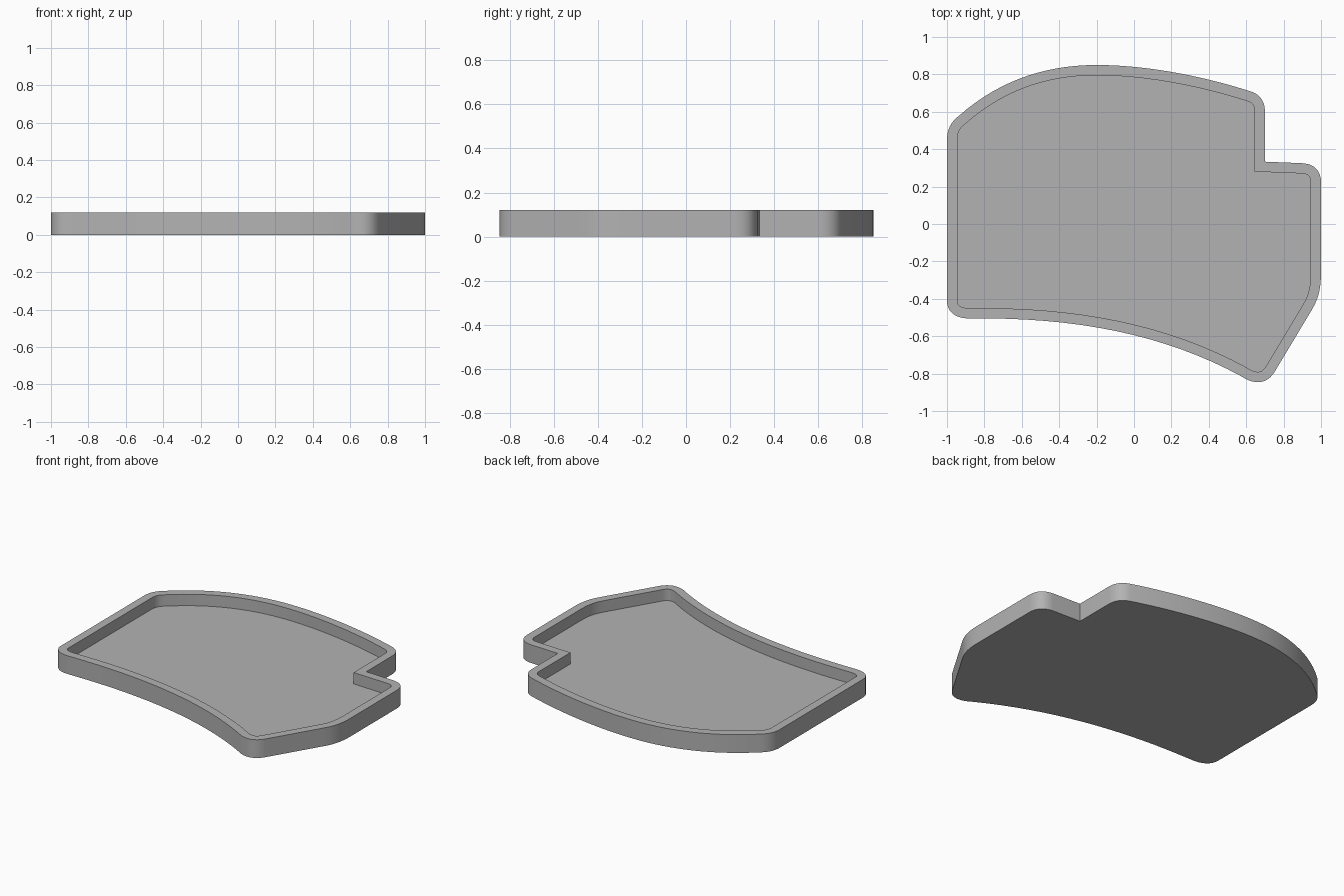
import bpy
import bmesh
import math
from mathutils import Vector
from mathutils.geometry import interpolate_bezier

cube = bpy.data.objects.get("Cube")
if cube:
    bpy.data.objects.remove(cube)

HEIGHT, FLOOR, WALL = 0.12, 0.045, 0.055

# Outline, clockwise: a single point is a straight run,
# three points are two handles and the end of a curved run
START = (-1, -0.41)
RUNS = [
    [(-1, 0.45)],
    [(-1, 0.52), (-0.965, 0.555), (-0.94, 0.575)],
    [(-0.72, 0.77), (-0.47, 0.85), (-0.2, 0.85)],
    [(0.07, 0.85), (0.37, 0.79), (0.62, 0.71)],
    [(0.67, 0.695), (0.7, 0.66), (0.7, 0.6)],
    [(0.7, 0.333)],
    [(0.9, 0.325)],
    [(0.97, 0.32), (1, 0.28), (1, 0.22)],
    [(1, -0.25)],
    [(1, -0.35), (0.985, -0.4), (0.95, -0.46)],
    [(0.755, -0.785)],
    [(0.715, -0.857), (0.645, -0.862), (0.575, -0.815)],
    [(0.2, -0.61), (-0.25, -0.505), (-0.8, -0.505)],
    [(-0.88, -0.505)],
    [(-0.955, -0.505), (-1, -0.47), START],
]


def trace_outline():
    points = [Vector(START)]
    for run in RUNS:
        if len(run) == 1:
            points.append(Vector(run[0]))
        else:
            knots = [points[-1]] + [Vector(p) for p in run]
            points += [p.to_2d() for p in interpolate_bezier(*knots, 16)[1:]]
    return points[:-1]


def inset(points, distance):
    """Offset a clockwise loop inward with mitred corners."""
    result = []
    for i, p in enumerate(points):
        a = (p - points[i - 1]).normalized()
        b = (points[(i + 1) % len(points)] - p).normalized()
        na, nb = Vector((a.y, -a.x)), Vector((b.y, -b.x))
        result.append(p + (na + nb) * distance / (1 + na.dot(nb)))
    return result


outer = trace_outline()
inner = inset(outer, WALL)

# Tray: outer wall, flat rim, inner wall, floor and underside
bm = bmesh.new()
loops = [[bm.verts.new((p.x, p.y, z)) for p in pts]
         for pts, z in ((outer, 0), (outer, HEIGHT), (inner, HEIGHT), (inner, FLOOR))]
count = len(outer)
for low, high in zip(loops, loops[1:]):
    for i in range(count):
        j = (i + 1) % count
        bm.faces.new((low[i], low[j], high[j], high[i]))
bm.faces.new(loops[0])
bm.faces.new(loops[-1])
bmesh.ops.recalc_face_normals(bm, faces=bm.faces)

mesh = bpy.data.meshes.new("tray")
bm.to_mesh(mesh)
bm.free()
tray = bpy.data.objects.new("tray", mesh)
bpy.context.collection.objects.link(tray)

# Plain grey finish
grey = bpy.data.materials.new("grey")
grey.use_nodes = True
colour = (0.45, 0.45, 0.45, 1)
grey.diffuse_color = colour
grey.node_tree.nodes["Principled BSDF"].inputs["Base Color"].default_value = colour
mesh.materials.append(grey)

bpy.context.view_layer.objects.active = tray
tray.select_set(True)
bpy.ops.object.shade_smooth_by_angle(angle=math.radians(30))
